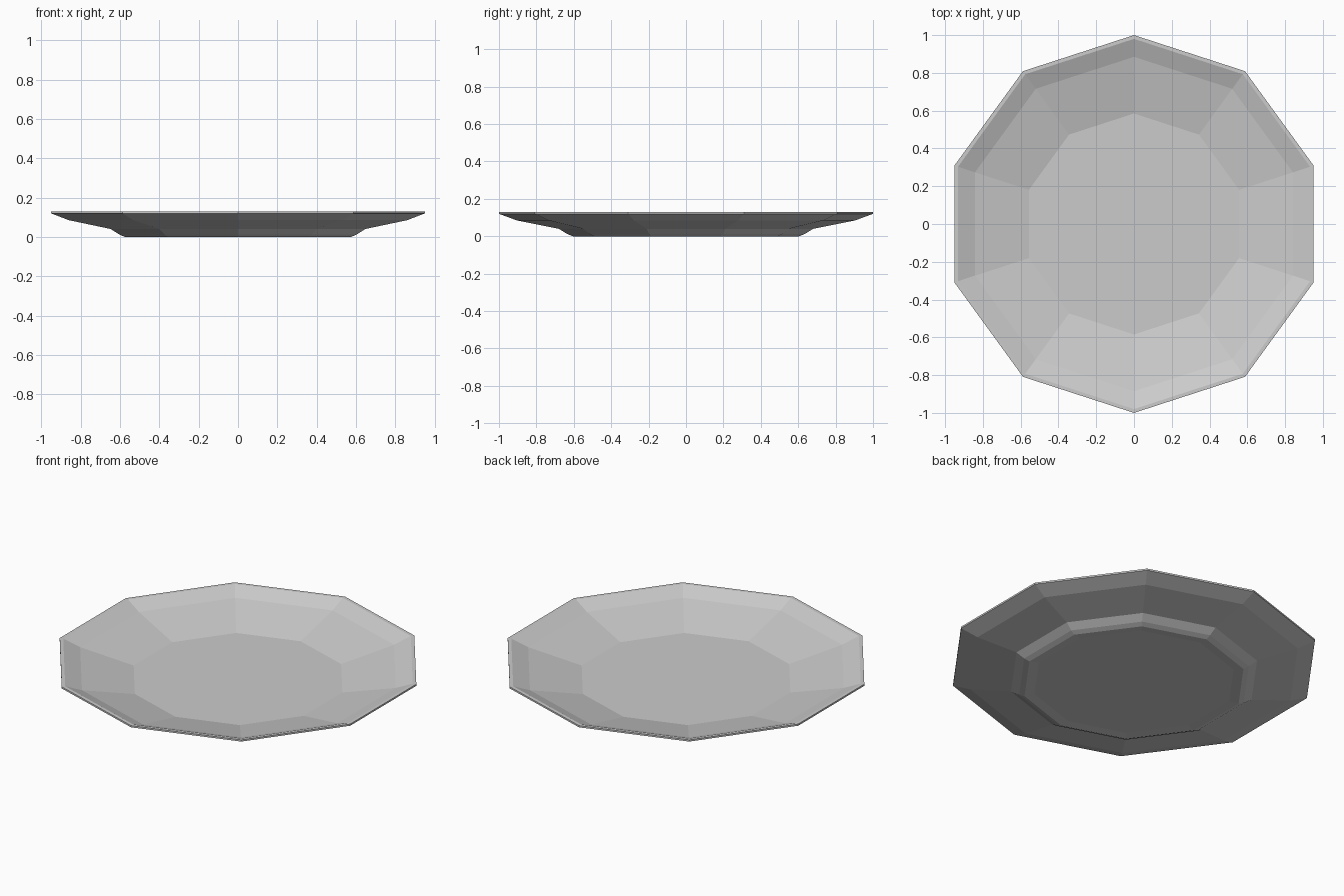
import bpy, bmesh, math

if "Cube" in bpy.data.objects:
    bpy.data.objects.remove(bpy.data.objects["Cube"])

SIDES = 10

# One plain grey for the whole plate
grey = bpy.data.materials.new("plain_grey")
grey.diffuse_color = (0.6, 0.6, 0.6, 1.0)
grey.use_nodes = True
grey.node_tree.nodes["Principled BSDF"].inputs["Base Color"].default_value = grey.diffuse_color

# Closed cross-section (radius, height): underside, foot, lip, then the well
profile = [
    (0.550, 0.005), (0.605, 0.0), (0.635, 0.012), (0.680, 0.040),
    (0.905, 0.085), (1.0, 0.120), (1.0, 0.130), (0.980, 0.130),
    (0.885, 0.092), (0.585, 0.024),
]

bm = bmesh.new()
rings = []
for r, z in profile:
    ring = []
    for i in range(SIDES):
        a = math.pi / 2 + i * math.tau / SIDES
        ring.append(bm.verts.new((r * math.cos(a), r * math.sin(a), z)))
    rings.append(ring)

# Sloping bands between neighbouring rings
for lo, hi in zip(rings, rings[1:]):
    for i in range(SIDES):
        j = (i + 1) % SIDES
        bm.faces.new((lo[i], lo[j], hi[j], hi[i]))

# Flat underside and flat eating surface
bm.faces.new(rings[0][::-1])
bm.faces.new(rings[-1])
bmesh.ops.recalc_face_normals(bm, faces=bm.faces)

mesh = bpy.data.meshes.new("plate")
bm.to_mesh(mesh)
bm.free()
mesh.materials.append(grey)
plate = bpy.data.objects.new("plate", mesh)
bpy.context.collection.objects.link(plate)
